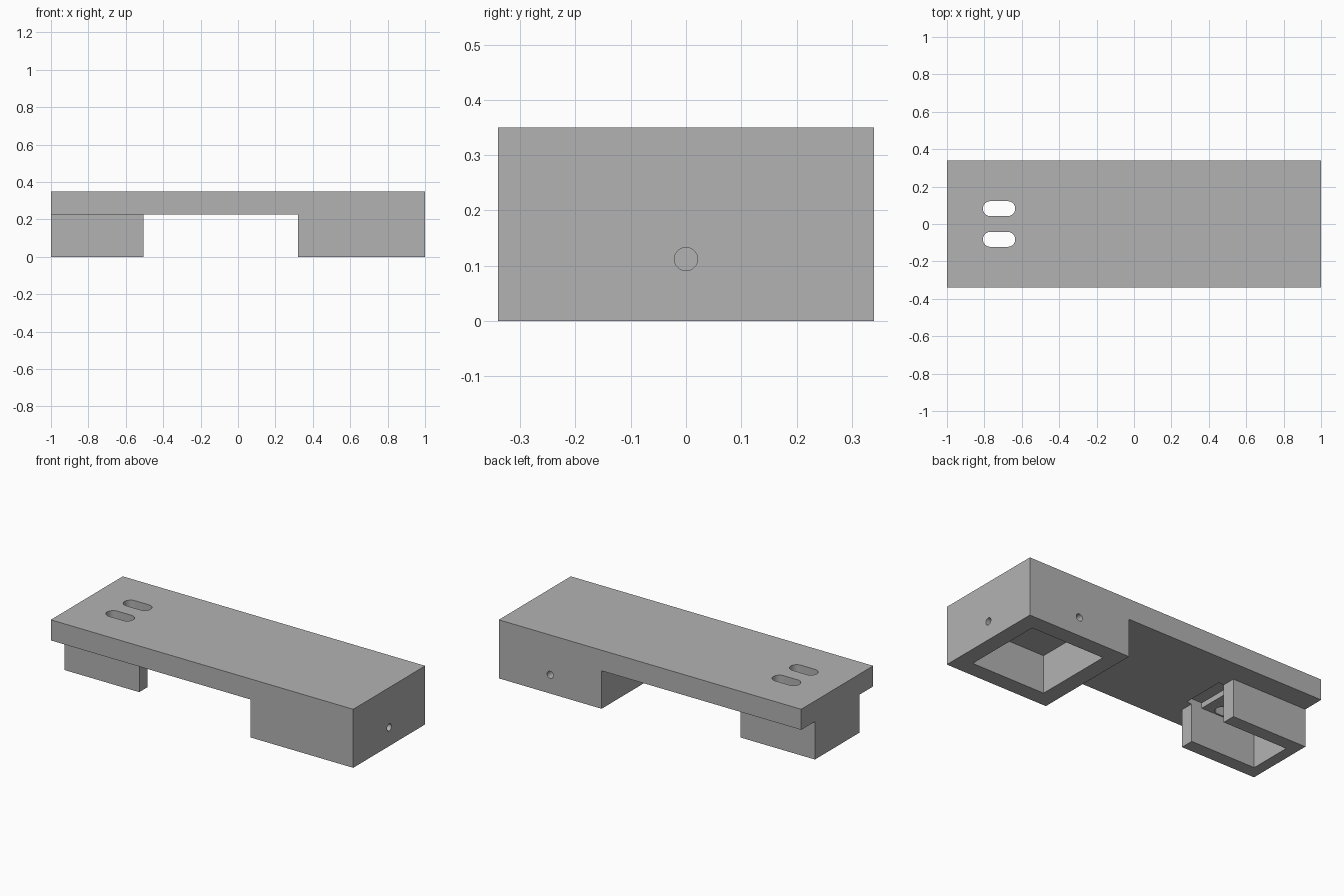
import bpy, bmesh, math
from mathutils import Matrix

if "Cube" in bpy.data.objects:
    bpy.data.objects.remove(bpy.data.objects["Cube"])

grey = bpy.data.materials.new("grey")
grey.diffuse_color = (0.45, 0.45, 0.45, 1)
grey.use_nodes = True
grey.node_tree.nodes["Principled BSDF"].inputs["Base Color"].default_value = grey.diffuse_color


def prism(name, pts, lo, hi, axis="z"):
    """Extrude a closed 2D outline from lo to hi along an axis."""
    place = {"x": lambda a, b, t: (t, a, b),
             "y": lambda a, b, t: (a, t, b),
             "z": lambda a, b, t: (a, b, t)}[axis]
    bm = bmesh.new()
    face = bm.faces.new([bm.verts.new(place(a, b, lo)) for a, b in pts])
    ext = bmesh.ops.extrude_face_region(bm, geom=[face])
    top = [v for v in ext["geom"] if isinstance(v, bmesh.types.BMVert)]
    for v in top:
        v.co["xyz".index(axis)] = hi
    bmesh.ops.recalc_face_normals(bm, faces=bm.faces)
    mesh = bpy.data.meshes.new(name)
    bm.to_mesh(mesh)
    bm.free()
    mesh.materials.append(grey)
    ob = bpy.data.objects.new(name, mesh)
    bpy.context.collection.objects.link(ob)
    return ob


def rect(x0, x1, y0, y1):
    return [(x0, y0), (x1, y0), (x1, y1), (x0, y1)]


def stadium(x0, x1, yc, r, n=16):
    """Rounded slot outline; a circle when x1 - x0 equals 2r."""
    pts = []
    for cx, start in ((x1 - r, -math.pi / 2), (x0 + r, math.pi / 2)):
        last = n if x1 - x0 <= 2 * r + 1e-6 else n + 1
        for i in range(last):
            a = start + math.pi * i / n
            pts.append((cx + r * math.cos(a), yc + r * math.sin(a)))
    return pts


def combine(target, other, op):
    mod = target.modifiers.new(op, "BOOLEAN")
    mod.operation, mod.solver, mod.object = op, "EXACT", other
    bpy.context.view_layer.objects.active = target
    bpy.ops.object.modifier_apply(modifier=mod.name)
    bpy.data.objects.remove(other)


W, H, Z = 0.34, 0.35, 0.227       # half width, total height, plate underside

# Top plate with the full-width block at the right end
body = prism("bracket_body", [(-1, Z), (0.32, Z), (0.32, 0), (1, 0), (1, H), (-1, H)],
             -W, W, "y")

# U-shaped mount under the left end, open towards the middle
mount = prism("left_mount", [(-1, -0.21), (-0.506, -0.21), (-0.506, -0.131), (-0.935, -0.131),
                             (-0.935, 0.131), (-0.506, 0.131), (-0.506, 0.21), (-1, 0.21)],
              0, Z + 0.015)
combine(body, mount, "UNION")

# Square pocket in the right block
combine(body, prism("pocket", rect(0.417, 0.903, -0.243, 0.243), -0.1, Z), "DIFFERENCE")

# Shallow recess in the plate at the mouth of the mount
combine(body, prism("recess", rect(-0.575, -0.472, -0.131, 0.131), Z - 0.02, Z + 0.032), "DIFFERENCE")

# Two rounded slots through the plate
for s in (-1, 1):
    combine(body, prism("slot", stadium(-0.808, -0.635, s * 0.082, 0.04), 0.15, 0.5), "DIFFERENCE")

# Screw holes through the end wall and the back wall of the right block
R, HZ = 0.021, 0.112
combine(body, prism("end_hole", stadium(-R, R, HZ, R), 0.8, 1.1, "x"), "DIFFERENCE")
combine(body, prism("back_hole", stadium(0.66 - R, 0.66 + R, HZ, R), 0.15, 0.5, "y"), "DIFFERENCE")

# Smooth the round walls only
bpy.ops.object.select_all(action="DESELECT")
body.select_set(True)
bpy.context.view_layer.objects.active = body
bpy.ops.object.shade_smooth_by_angle(angle=math.radians(30))
